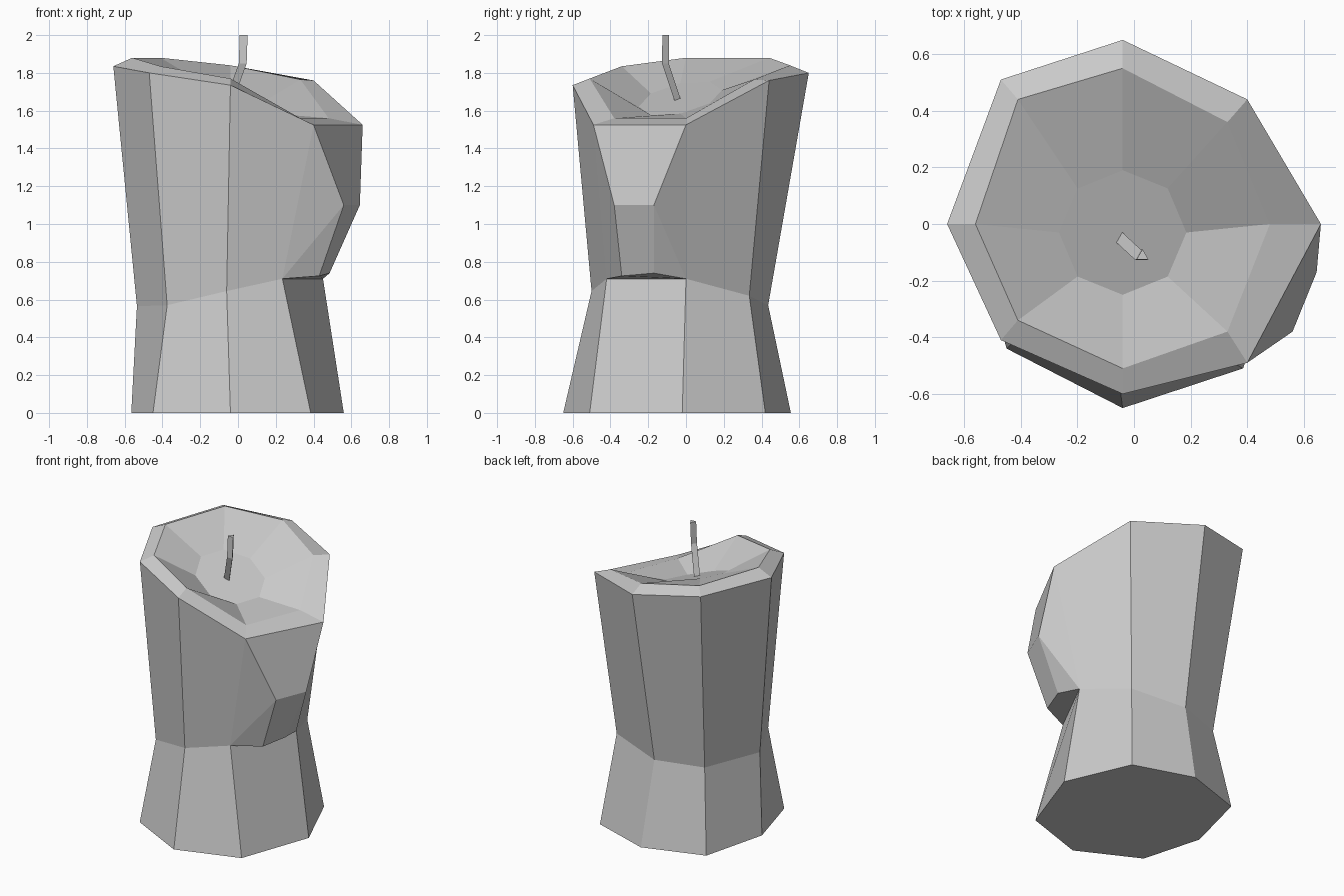
import bpy, bmesh, math
from mathutils import Vector

if "Cube" in bpy.data.objects:
    bpy.data.objects.remove(bpy.data.objects["Cube"])

def finish(bm, name):
    bmesh.ops.recalc_face_normals(bm, faces=bm.faces)
    mesh = bpy.data.meshes.new(name)
    bm.to_mesh(mesh)
    bm.free()
    obj = bpy.data.objects.new(name, mesh)
    bpy.context.collection.objects.link(obj)
    return obj

# Irregular octagonal sections, counter-clockwise from the right side
base = [(.56, -.02, 0), (.37, .42, 0), (-.04, .555, 0), (-.45, .42, 0),
        (-.565, -.03, 0), (-.45, -.44, 0), (-.04, -.65, 0), (.385, -.51, 0)]
waist = [(.45, 0, .71), (.30, .335, .62), (-.06, .435, .57), (-.375, .33, .56),
         (-.535, -.05, .565), (-.375, -.37, .57), (-.06, -.50, .645), (.235, -.42, .71)]
rim = [(.66, 0, 1.525), (.40, .44, 1.76), (-.04, .65, 1.80), (-.47, .51, 1.845),
       (-.66, 0, 1.835), (-.47, -.41, 1.80), (-.04, -.60, 1.735), (.40, -.49, 1.525)]
lip = [(.48, 0, 1.56), (.33, .36, 1.765), (-.04, .55, 1.84), (-.41, .44, 1.88),
       (-.56, 0, 1.88), (-.41, -.34, 1.835), (-.04, -.51, 1.77), (.33, -.38, 1.56)]
centre = Vector((-.04, -.03, 1.665))
pool = []
for i in range(8):
    a = i * math.pi / 4
    dx, dy = .225 * math.cos(a), .22 * math.sin(a)
    pool.append(centre + Vector((dx, dy, -.36 * dx + .2 * dy)))

# Candle body with hollow melted top
bm = bmesh.new()
rings = [[bm.verts.new(p) for p in ring] for ring in (base, waist, rim, lip, pool)]
for k in range(4):
    lo, hi = rings[k], rings[k + 1]
    for i in range(8):
        j = (i + 1) % 8
        if k == 1 and i == 7:
            continue  # side covered by the wax drip
        bm.faces.new((lo[i], lo[j], hi[j], hi[i]))
bm.faces.new(rings[0])
c = bm.verts.new(centre)
for i in range(8):
    bm.faces.new((rings[4][i], rings[4][(i + 1) % 8], c))

# Wax drip bulging from the right side
A, B, C, D = rings[2][0], rings[2][7], rings[1][7], rings[1][0]
P, Q, R, S = [bm.verts.new(p) for p in
              ((.56, -.38, 1.10), (.645, -.17, 1.10), (.43, -.34, .725), (.485, -.17, .74))]
for f in ((B, A, Q, P), (P, Q, S, R), (R, S, D, C),
          (A, D, Q), (Q, D, S), (B, P, C), (P, R, C)):
    bm.faces.new(f)
finish(bm, "candle_body")

# Bent three-sided wick
bm = bmesh.new()
path = [(-.045, -.05, 1.655), (.025, -.115, 1.85), (.03, -.113, 2.0)]
loops = [[bm.verts.new((x + .024 * math.cos(a), y + .024 * math.sin(a), z))
          for a in (math.radians(90 + 120 * n) for n in range(3))] for x, y, z in path]
for lo, hi in zip(loops, loops[1:]):
    for i in range(3):
        j = (i + 1) % 3
        bm.faces.new((lo[i], lo[j], hi[j], hi[i]))
bm.faces.new(loops[0])
bm.faces.new(loops[-1])
finish(bm, "wick")
